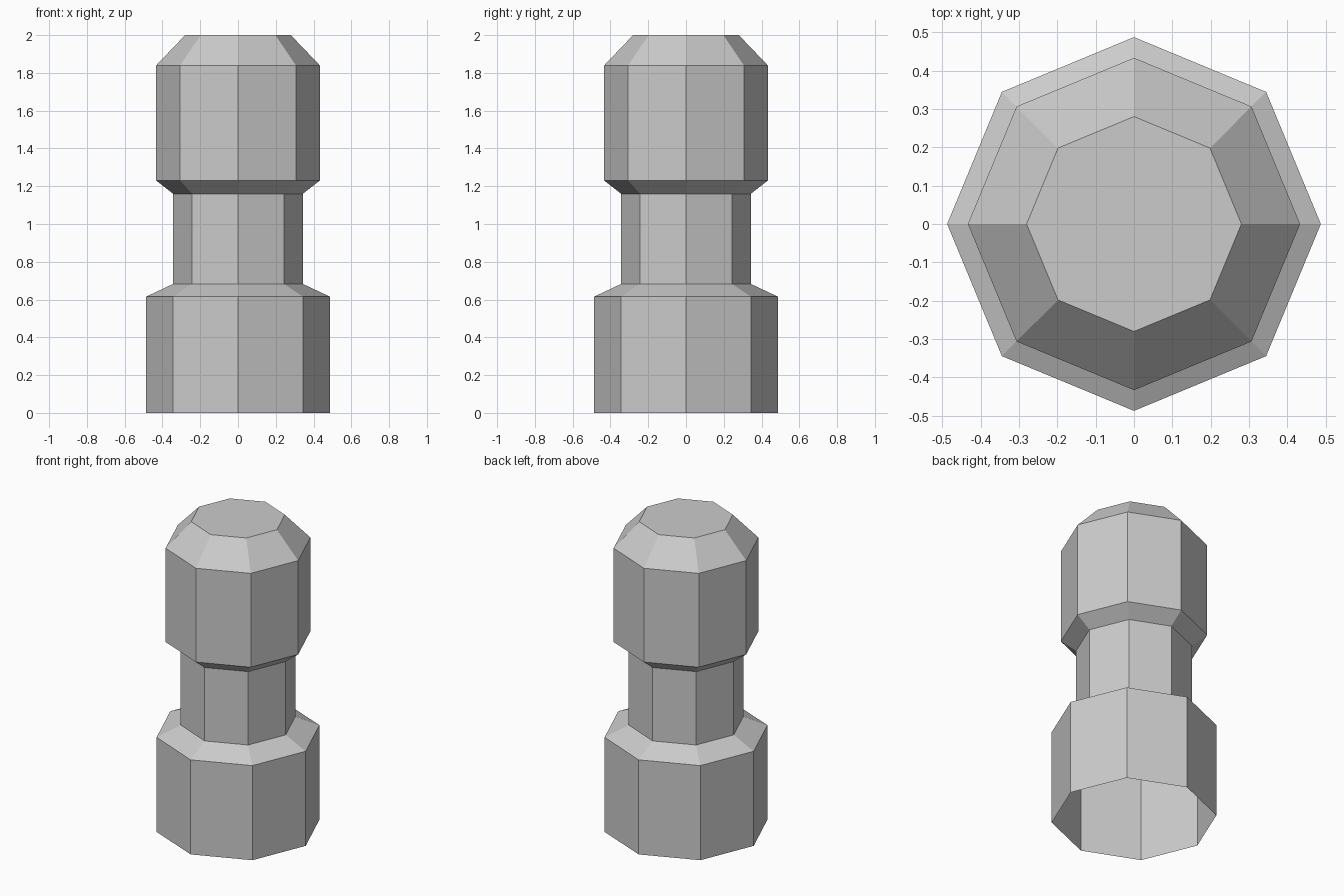
import bpy
import bmesh
from math import cos, sin, pi

SIDES = 8

cube = bpy.data.objects.get("Cube")
if cube:
    bpy.data.objects.remove(cube, do_unlink=True)

# Single plain grey
grey = bpy.data.materials.new("light_grey")
grey.use_nodes = True
colour = (0.6, 0.6, 0.6, 1)
grey.diffuse_color = colour
grey.node_tree.nodes["Principled BSDF"].inputs["Base Color"].default_value = colour

# Radius and height pairs: base, shoulder, neck, flare, head, bevelled top
profile = [(0.487, 0.0), (0.487, 0.615), (0.343, 0.683), (0.343, 1.16),
           (0.433, 1.23), (0.433, 1.84), (0.28, 2.0)]

bm = bmesh.new()
rings = []
for radius, height in profile:
    angles = [2 * pi * i / SIDES for i in range(SIDES)]
    rings.append([bm.verts.new((radius * cos(a), radius * sin(a), height))
                  for a in angles])

# Walls between neighbouring rings
for low, high in zip(rings, rings[1:]):
    for i in range(SIDES):
        j = (i + 1) % SIDES
        bm.faces.new((low[i], low[j], high[j], high[i]))

# Closed top, open hollow underside
bm.faces.new(rings[-1])

mesh = bpy.data.meshes.new("octagonal_post")
bm.to_mesh(mesh)
bm.free()
mesh.materials.append(grey)
post = bpy.data.objects.new("octagonal_post", mesh)
bpy.context.collection.objects.link(post)
